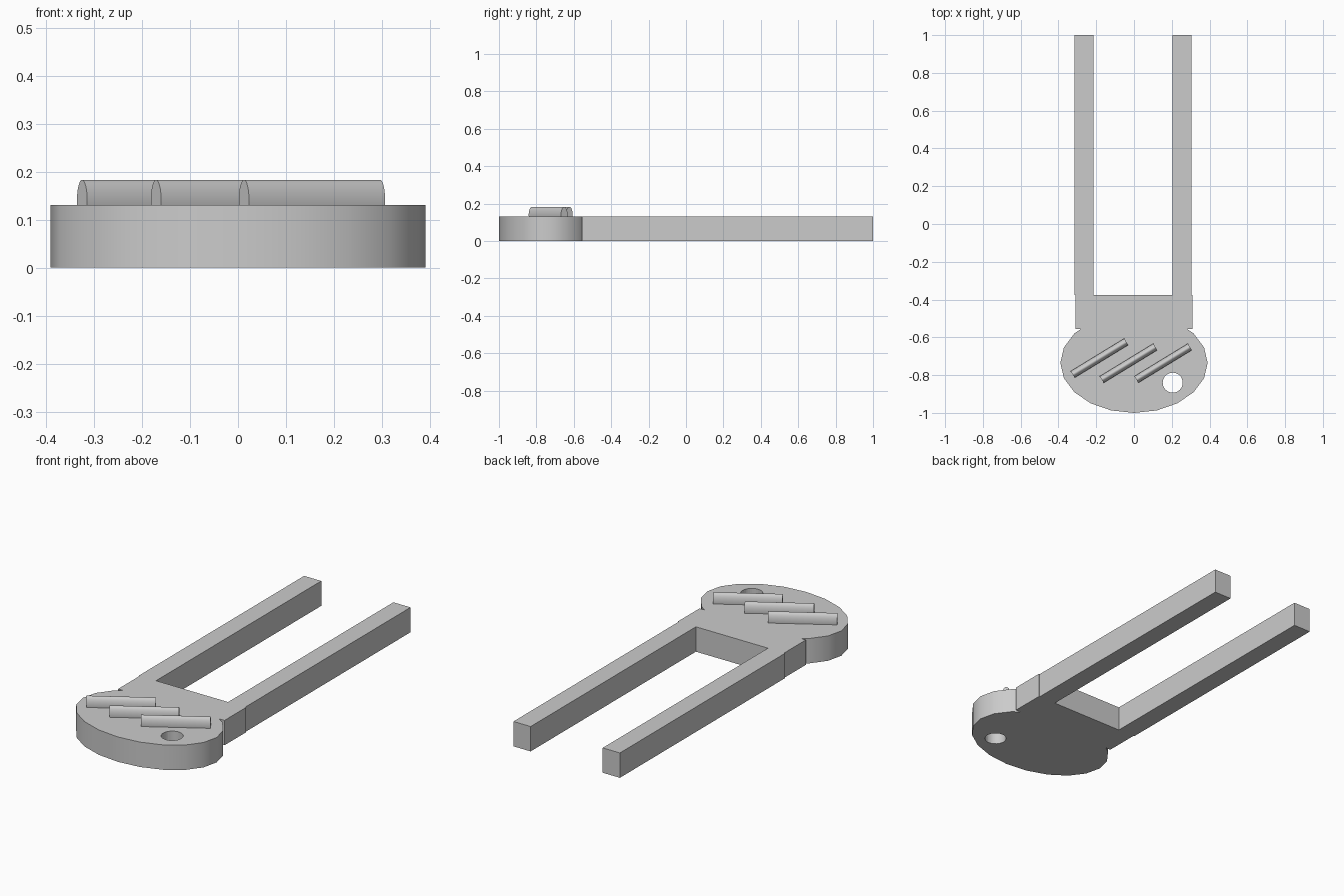
import bpy, bmesh, math
from mathutils import Matrix, Vector

cube = bpy.data.objects.get("Cube")
if cube:
    bpy.data.objects.remove(cube, do_unlink=True)

THICK = 0.131
JOIN_Y, FORK_Y = -0.555, -0.375

grey = bpy.data.materials.new("plain_grey")
grey.use_nodes = True
GREY = (0.6, 0.6, 0.6, 1)
grey.diffuse_color = GREY
grey.node_tree.nodes["Principled BSDF"].inputs["Base Color"].default_value = GREY


def finish(name, bm):
    bmesh.ops.recalc_face_normals(bm, faces=bm.faces)
    mesh = bpy.data.meshes.new(name)
    bm.to_mesh(mesh)
    bm.free()
    mesh.materials.append(grey)
    obj = bpy.data.objects.new(name, mesh)
    bpy.context.collection.objects.link(obj)
    return obj


def smooth(obj):
    bpy.ops.object.select_all(action='DESELECT')
    obj.select_set(True)
    bpy.context.view_layer.objects.active = obj
    bpy.ops.object.shade_smooth_by_angle(angle=math.radians(32))


def prism(name, outline, z0=0, z1=THICK):
    bm = bmesh.new()
    base = bm.faces.new([bm.verts.new((x, y, z0)) for x, y in outline])
    top = bmesh.ops.extrude_face_region(bm, geom=[base])["geom"]
    verts = [v for v in top if isinstance(v, bmesh.types.BMVert)]
    bmesh.ops.translate(bm, verts=verts, vec=(0, 0, z1 - z0))
    return finish(name, bm)


def block(name, x0, x1, y0, y1):
    return prism(name, [(x0, y0), (x1, y0), (x1, y1), (x0, y1)])


def ellipse(cx, cy, rx, ry, count, first, last):
    angles = [math.tau * i / count for i in range(first, last)]
    return [(cx + rx * math.cos(a), cy + ry * math.sin(a)) for a in angles]


# Oval head, cut flat where it meets the neck
oval = ellipse(0, -0.735, 0.39, 0.265, 20, -12, 3)
head = prism("head", oval + [(0.28, JOIN_Y), (-0.28, JOIN_Y)])

# Round hole through the head
cutter = prism("hole_cutter", ellipse(0.205, -0.84, 0.053, 0.053, 32, 0, 32), -0.1, 0.3)
cutter.hide_render = True
cutter.hide_viewport = True
cutter.display_type = 'WIRE'
smooth(head)
hole = head.modifiers.new("hole", 'BOOLEAN')
hole.operation = 'DIFFERENCE'
hole.solver = 'EXACT'
hole.object = cutter
bpy.context.view_layer.objects.active = head
bpy.ops.object.modifier_apply(modifier=hole.name)
bpy.data.objects.remove(cutter, do_unlink=True)
smooth(head)

# Neck and the two long prongs
block("neck", -0.31, 0.31, JOIN_Y, FORK_Y)
block("right_prong", -0.315, -0.215, FORK_Y, 1)
block("left_prong", 0.205, 0.305, FORK_Y, 1)

# Three slanted rods half sunk into the head
slant = Vector((0.285, 0.174, 0)).to_track_quat('Z', 'Y').to_matrix().to_4x4()
squash = Matrix.Diagonal((1, 1, 2.1, 1))
for name, x, y in (("right_rod", -0.183, -0.71),
                   ("middle_rod", -0.029, -0.737),
                   ("left_rod", 0.154, -0.737)):
    bm = bmesh.new()
    place = Matrix.Translation((x, y, 0.14)) @ squash @ slant
    bmesh.ops.create_cone(bm, cap_ends=True, segments=32, radius1=0.0205,
                          radius2=0.0205, depth=0.332, matrix=place)
    smooth(finish(name, bm))
